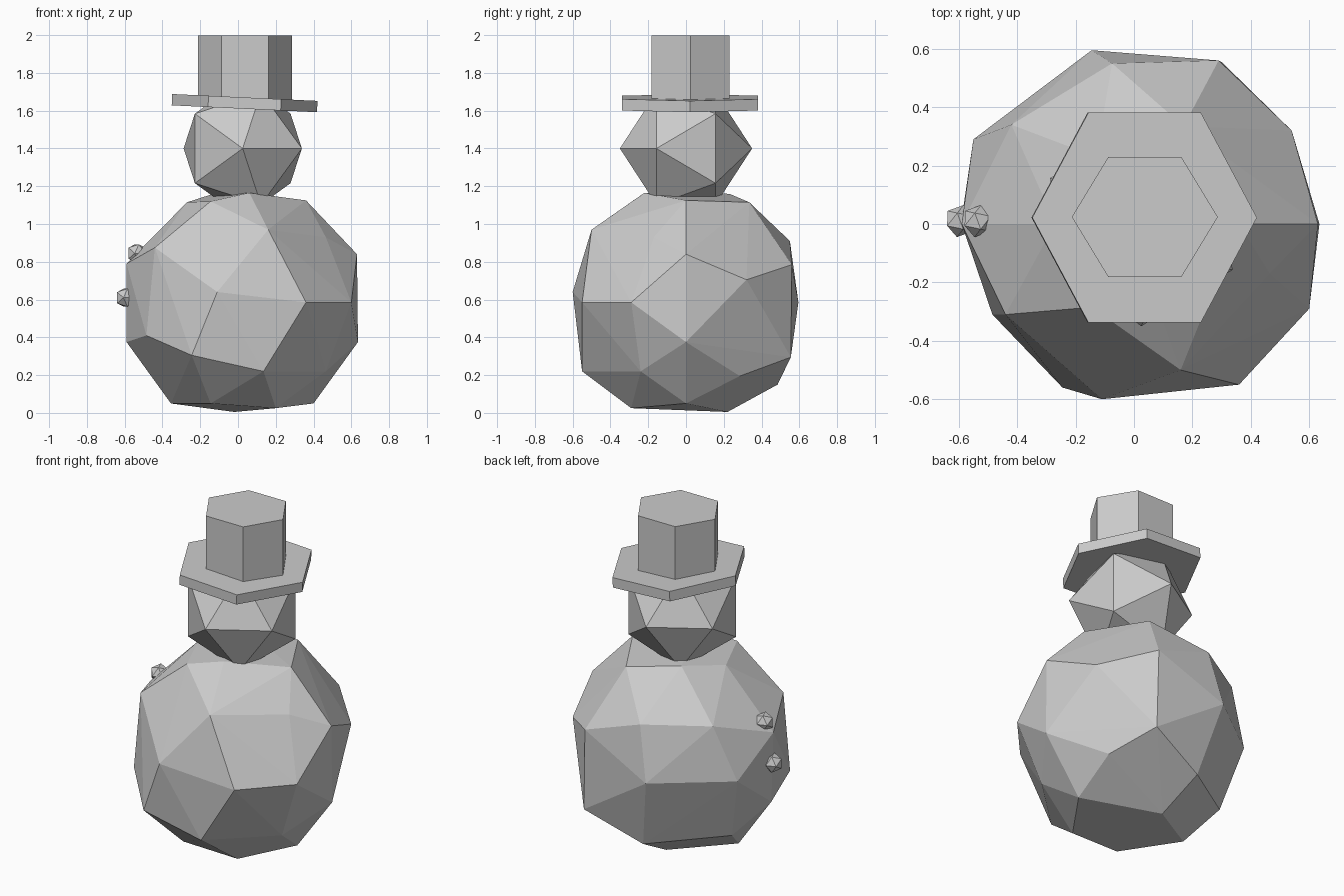
import bpy
import bmesh
import math
from mathutils import Matrix, Vector

default_cube = bpy.data.objects.get("Cube")
if default_cube:
    bpy.data.objects.remove(default_cube, do_unlink=True)

# One plain material shared by every part
grey = bpy.data.materials.new("light_grey")
grey.use_nodes = True
grey.diffuse_color = (0.6, 0.6, 0.6, 1)
shader = grey.node_tree.nodes["Principled BSDF"]
shader.inputs["Base Color"].default_value = grey.diffuse_color
shader.inputs["Roughness"].default_value = 0.9


def finish(name, bm):
    """Turn a bmesh into a flat shaded object with the shared material."""
    bmesh.ops.recalc_face_normals(bm, faces=bm.faces)
    mesh = bpy.data.meshes.new(name)
    bm.to_mesh(mesh)
    bm.free()
    mesh.materials.append(grey)
    part = bpy.data.objects.new(name, mesh)
    bpy.context.collection.objects.link(part)
    return part


def faceted_solid(name, points):
    """Wrap a set of corner points in a convex faceted skin."""
    bm = bmesh.new()
    for point in points:
        bm.verts.new(point)
    bmesh.ops.convex_hull(bm, input=bm.verts)
    loose = [v for v in bm.verts if not v.link_faces]
    bmesh.ops.delete(bm, geom=loose, context="VERTS")
    return finish(name, bm)


def icosahedron(name, centre, radius, turn):
    """Regular twenty sided ball resting on an edge."""
    golden = (1 + math.sqrt(5)) / 2
    rotation = Matrix.Rotation(math.radians(turn), 3, "Z")
    corners = []
    for a in (-1, 1):
        for b in (-golden, golden):
            corners += [(0, a, b), (a, b, 0), (b, 0, a)]
    return faceted_solid(name, [
        Vector(centre) + rotation @ Vector(c).normalized() * radius
        for c in corners])


def hexagonal_prism(name, centre, radius, height, stretch, tilt=0):
    """Six sided drum with corners on the x axis, tilted about y."""
    bm = bmesh.new()
    place = (Matrix.Translation(centre)
             @ Matrix.Rotation(math.radians(tilt), 4, "Y")
             @ Matrix.Diagonal((1, stretch, 1, 1))
             @ Matrix.Rotation(math.radians(30), 4, "Z")
             @ Matrix.Rotation(math.radians(-30), 4, "Z"))
    bmesh.ops.create_cone(bm, cap_ends=True, segments=6, radius1=radius,
                          radius2=radius, depth=height)
    # Put a corner on the x axis whatever the starting angle
    first = bm.verts[:][0].co
    angle = -math.atan2(first.y, first.x)
    bmesh.ops.transform(bm, matrix=place @ Matrix.Rotation(angle, 4, "Z"),
                        verts=bm.verts)
    return finish(name, bm)


# Irregular boulder body: corners of each band, from the ground up
body_corners = [
    # underside
    (-.02, .22, .005), (.2, -.29, .025), (-.145, -.32, .05),
    (-.355, 0, .05), (.4, 0, .05),
    # lower band
    (-.05, .485, .15), (-.45, .2, .2), (.42, .285, .195),
    (.465, -.24, .22), (.135, -.55, .22), (.3, .555, .295),
    (-.245, -.56, .305),
    # middle band
    (-.59, .02, .375), (.635, 0, .375), (-.485, -.31, .41),
    (-.145, .595, .585), (-.55, .29, .59), (.36, -.55, .585),
    (.6, -.29, .585), (-.11, -.6, .64), (.54, .32, .705),
    # upper band
    (.29, .56, .785), (-.59, 0, .79), (.63, 0, .84),
    (-.44, -.31, .875), (-.075, .55, .91), (-.42, .34, .91),
    (.465, -.17, .93), (.16, -.5, .97),
    # shoulders
    (-.27, 0, 1.115), (.17, .335, 1.115), (-.145, -.285, 1.12),
    (.36, 0, 1.125), (-.13, .23, 1.16), (.06, -.22, 1.165),
]
faceted_solid("body", body_corners)

# Head
icosahedron("head", (.025, 0, 1.4), .35, 31.7)

# Buttons on the side of the body
for name, centre in (("upper_button", (-.535, .01, .845)),
                     ("lower_button", (-.595, .01, .61))):
    icosahedron(name, centre, .056, 20)

# Hat: a slightly tilted brim and an upright crown
hexagonal_prism("hat_brim", (.035, .022, 1.64), .385, .06, 1.08, tilt=2.7)
hexagonal_prism("hat_crown", (.037, .024, 1.82), .25, .355, .95)
